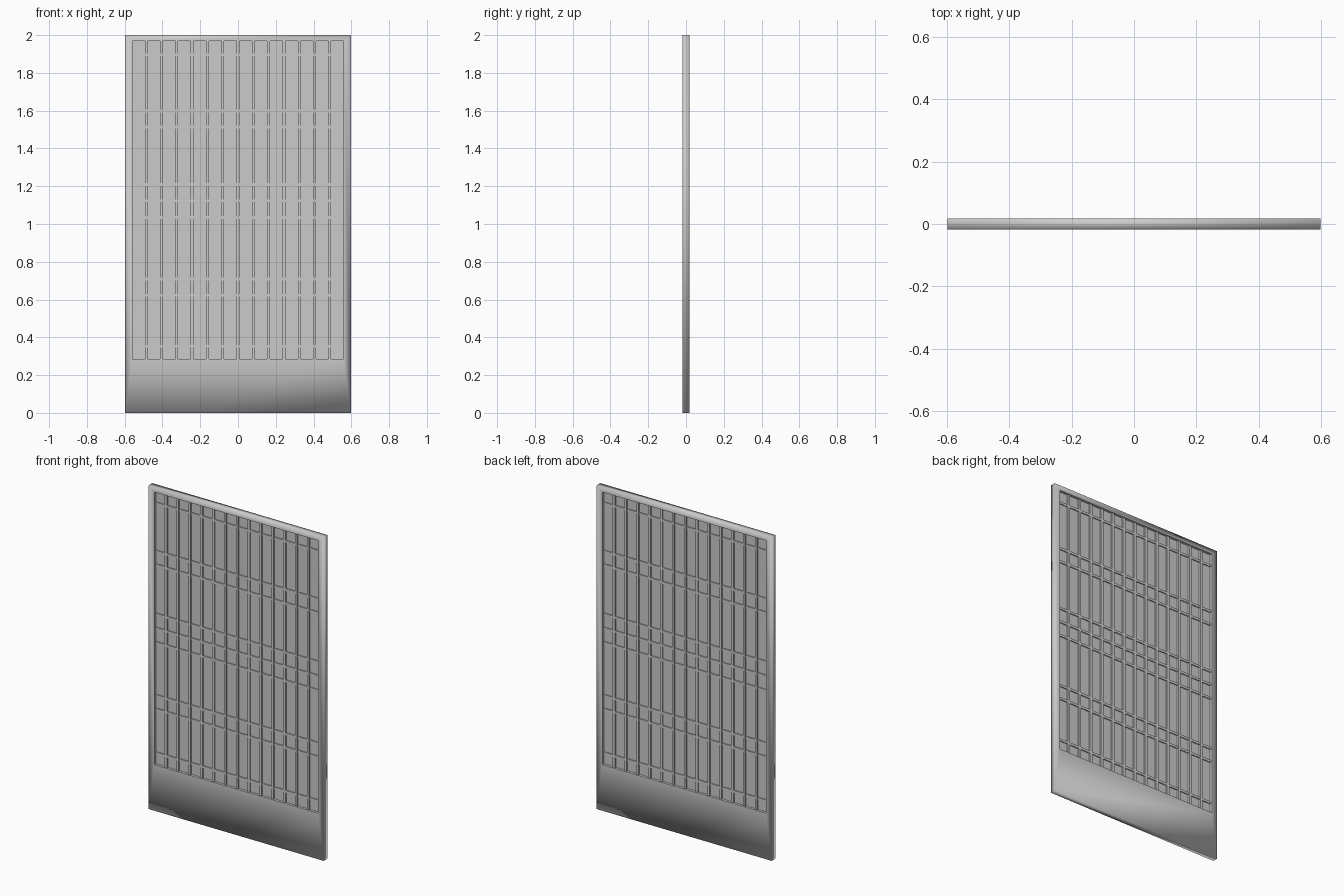
import bpy, bmesh

if "Cube" in bpy.data.objects:
    bpy.data.objects.remove(bpy.data.objects["Cube"])

HALF_W, HEIGHT, HALF_D = 0.598, 2.0, 0.0175
IN_X, IN_BOTTOM, IN_TOP = 0.559, 0.284, 1.968


def finish(bm, name):
    bmesh.ops.recalc_face_normals(bm, faces=bm.faces)
    mesh = bpy.data.meshes.new(name)
    bm.to_mesh(mesh)
    bm.free()
    obj = bpy.data.objects.new(name, mesh)
    bpy.context.collection.objects.link(obj)
    return obj


def box(name, x0, x1, y, z0, z1):
    bm = bmesh.new()
    bmesh.ops.create_cube(bm, size=1)
    for v in bm.verts:
        v.co.x = x0 if v.co.x < 0 else x1
        v.co.y = -y if v.co.y < 0 else y
        v.co.z = z0 if v.co.z < 0 else z1
    return finish(bm, name)


# Outer frame: mitred ring, smooth around the outside, crisp at the opening
bm = bmesh.new()
outer = [(-HALF_W, 0), (HALF_W, 0), (HALF_W, HEIGHT), (-HALF_W, HEIGHT)]
inner = [(-IN_X, IN_BOTTOM), (IN_X, IN_BOTTOM), (IN_X, IN_TOP), (-IN_X, IN_TOP)]
loops = [[bm.verts.new((x, y, z)) for x, z in ring]
         for ring, y in ((outer, -HALF_D), (inner, -HALF_D), (inner, HALF_D), (outer, HALF_D))]
for a, b in zip(loops, loops[1:] + loops[:1]):
    for i in range(4):
        j = (i + 1) % 4
        bm.faces.new((a[i], a[j], b[j], b[i])).smooth = True
rim = set(loops[1] + loops[2])
for e in bm.edges:
    if e.verts[0] in rim and e.verts[1] in rim:
        e.smooth = False
finish(bm, "frame")

# Thin paper sheet in the middle of the opening
box("paper_panel", -IN_X, IN_X, 0.002, IN_BOTTOM, IN_TOP)

# Upright lattice bars, showing on both sides of the paper
BAR = 0.0075
for i in range(-6, 7):
    x = i * 0.081
    box("upright_bar", x - BAR, x + BAR, 0.011, IN_BOTTOM, IN_TOP)

# Cross bars, set slightly behind the uprights
for z in (0.353, 0.623, 0.708, 1.034, 1.123, 1.210, 1.514, 1.599, 1.896):
    box("cross_bar", -IN_X, IN_X, 0.008, z - BAR, z + BAR)
